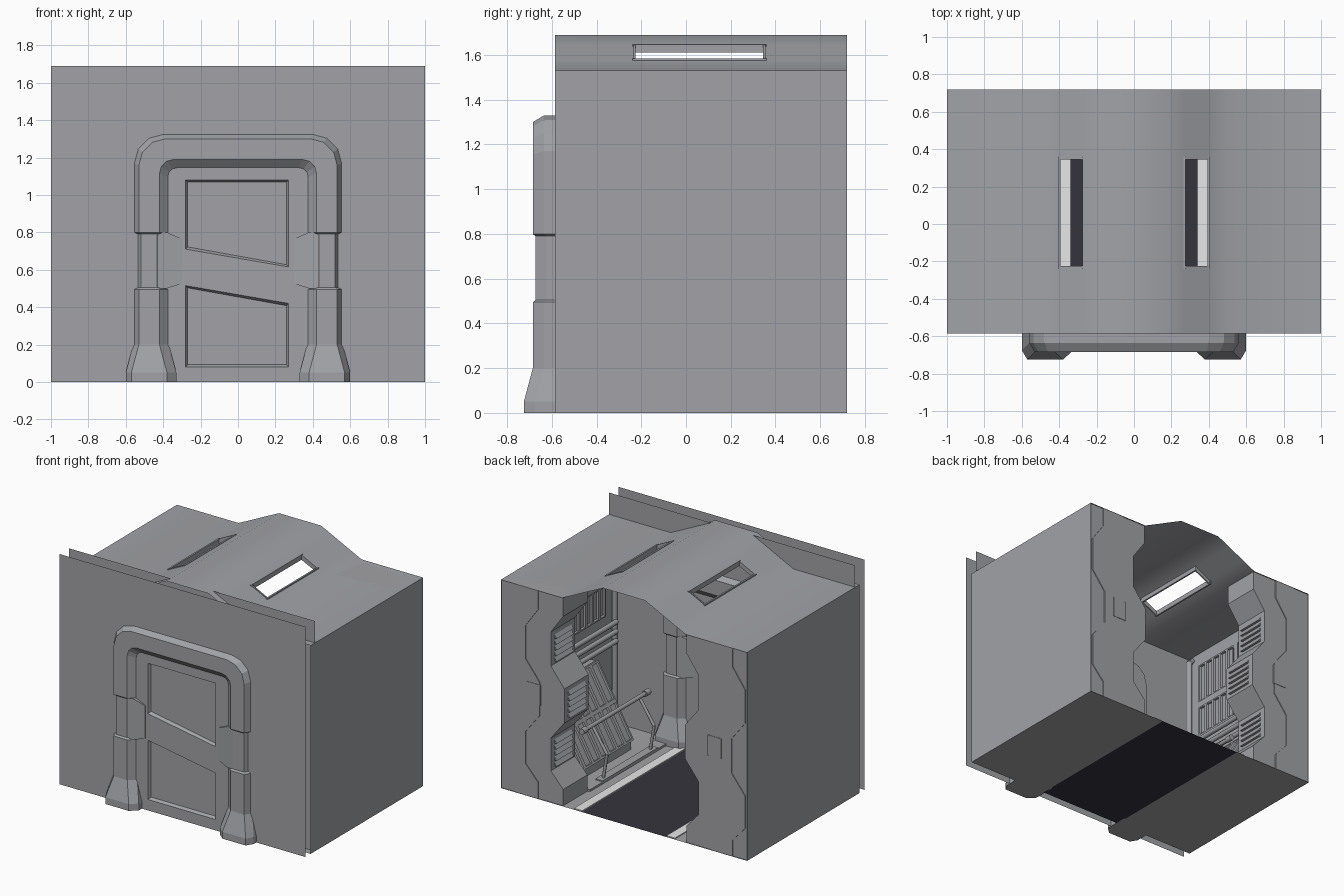
import bpy, bmesh, math
from mathutils import Matrix, Vector

if "Cube" in bpy.data.objects:
    bpy.data.objects.remove(bpy.data.objects["Cube"])


def mat(name, r, g, b):
    m = bpy.data.materials.new(name)
    m.diffuse_color = (r, g, b, 1)
    m.use_nodes = True
    m.node_tree.nodes["Principled BSDF"].inputs["Base Color"].default_value = m.diffuse_color
    return m


GREY = mat("wall grey", 0.36, 0.365, 0.385)
DARK = mat("dark floor", 0.035, 0.034, 0.046)
WHITE = mat("light strip white", 0.9, 0.9, 0.9)
DOOR_Y, BACK = -0.59, 0.72


def finish(name, bm, material=GREY, mirror="", y=0, recalc=True, smooth=False):
    if recalc:
        bmesh.ops.recalc_face_normals(bm, faces=bm.faces)
    me = bpy.data.meshes.new(name)
    bm.to_mesh(me)
    bm.free()
    me.materials.append(material)
    ob = bpy.data.objects.new(name, me)
    ob.location.y = y
    bpy.context.collection.objects.link(ob)
    if mirror:
        md = ob.modifiers.new("mirror", "MIRROR")
        md.use_axis = ("x" in mirror, "y" in mirror, False)
        md.use_mirror_merge = False
    if smooth:
        bpy.ops.object.select_all(action="DESELECT")
        ob.select_set(True)
        bpy.context.view_layer.objects.active = ob
        bpy.ops.object.shade_smooth_by_angle(angle=math.radians(40))
    return ob


def add_box(bm, lo, hi):
    c = [(a + b) / 2 for a, b in zip(lo, hi)]
    s = [b - a for a, b in zip(lo, hi)]
    bmesh.ops.create_cube(bm, size=1, matrix=Matrix.Translation(c) @ Matrix.Diagonal((*s, 1)))


def add_prism(bm, pts, y0, y1):
    """Extrude an x-z outline along y."""
    a = [bm.verts.new((x, y0, z)) for x, z in pts]
    b = [bm.verts.new((x, y1, z)) for x, z in pts]
    bm.faces.new(a)
    bm.faces.new(b[::-1])
    for i in range(len(pts)):
        j = (i + 1) % len(pts)
        bm.faces.new((a[j], a[i], b[i], b[j]))


def add_tube(bm, pts, r, n=10):
    for p, q in zip(pts, pts[1:]):
        p, q = Vector(p), Vector(q)
        m = Matrix.Translation((p + q) / 2) @ (q - p).to_track_quat("Z", "Y").to_matrix().to_4x4()
        bmesh.ops.create_cone(bm, cap_ends=True, segments=n, radius1=r, radius2=r,
                              depth=(q - p).length, matrix=m)


def add_sheet(bm, corners):
    bm.faces.new([bm.verts.new(c) for c in corners])


def slotted_panel(name, a, b, cols, rows):
    """Panel of recessed slots facing -x; a and b are opposite corners."""
    a, b = Vector(a), Vector(b)
    up = Vector((b.x - a.x, 0, b.z - a.z))
    yv = Vector((0, -1, 0))
    w, h = abs(b.y - a.y), up.length
    n = yv.cross(up.normalized())
    rot = Matrix((yv, up.normalized(), n)).transposed().to_4x4()
    bm = bmesh.new()
    bmesh.ops.create_grid(bm, x_segments=cols, y_segments=rows, size=0.5,
                          matrix=Matrix.Translation((a + b) / 2) @ rot @ Matrix.Diagonal((w, h, 1, 1)))
    bmesh.ops.inset_individual(bm, faces=bm.faces[:], thickness=min(w / cols, h / rows) * 0.2)
    cells = bm.faces[:cols * rows]
    bmesh.ops.inset_individual(bm, faces=cells, thickness=0.004, depth=-0.014)
    finish(name, bm, mirror="x", recalc=False)


# Outer shell: side walls and floor
bm = bmesh.new()
add_sheet(bm, [(1, -0.585, 0), (1, BACK, 0), (1, BACK, 1.53), (1, -0.585, 1.53)])
finish("side_wall", bm, mirror="x", recalc=False)
bm = bmesh.new()
add_sheet(bm, [(0.34, -0.585, 0), (1, -0.585, 0), (1, BACK, 0), (0.34, BACK, 0)])
finish("floor_side", bm, mirror="x", recalc=False)
bm = bmesh.new()
add_sheet(bm, [(-0.34, -0.585, 0), (0.34, -0.585, 0), (0.34, BACK, 0), (-0.34, BACK, 0)])
finish("floor_walkway", bm, DARK, recalc=False)
bm = bmesh.new()
add_box(bm, (0.342, -0.53, 0.001), (0.41, 0.715, 0.008))
finish("floor_light_strip", bm, WHITE, mirror="x")
bm = bmesh.new()
add_box(bm, (0.48, -0.53, 0.001), (0.95, 0.43, 0.016))
finish("floor_ledge", bm, mirror="x")

# Raised roof with two skylight openings
half = [(0.17, 1.69), (0.27, 1.642), (0.40, 1.578), (0.5, 1.53), (1, 1.53)]
prof = [(-x, z) for x, z in half[::-1]] + half
ys = [-0.585, -0.23, 0.35, BACK]
bm = bmesh.new()
grid = [[bm.verts.new((x, y, z)) for x, z in prof] for y in ys]
for j in range(3):
    for i in range(len(prof) - 1):
        if not (j == 1 and i in (2, 6)):
            bm.faces.new((grid[j][i], grid[j][i + 1], grid[j + 1][i + 1], grid[j + 1][i]))
finish("roof", bm, recalc=False, smooth=True)

# Skylight frame
bm = bmesh.new()
for x, z in ((0.27, 1.642), (0.40, 1.578)):
    add_box(bm, (x - 0.006, -0.24, z - 0.03), (x + 0.006, 0.36, z + 0.006))
for y in (-0.23, 0.35):
    add_prism(bm, [(0.27, 1.648), (0.40, 1.584), (0.40, 1.55), (0.27, 1.612)], y - 0.005, y + 0.005)
finish("skylight_frame", bm, mirror="x")

# Door wall: a thin sheet each side with two slanted recesses
bm = bmesh.new()


def loop(pts, y):
    return [bm.verts.new((x, y, z)) for x, z in pts]


def ring_edges(vs):
    return [bm.edges.new((vs[i], vs[(i + 1) % len(vs)])) for i in range(len(vs))]


D = -0.055
upper = [(-0.28, 0.71), (0.27, 0.615), (0.27, 1.08), (-0.28, 1.08)]
lower = [(-0.28, 0.08), (0.27, 0.08), (0.27, 0.42), (-0.28, 0.515)]
edges = ring_edges(loop([(-1, 0), (1, 0), (1, 1.69), (-1, 1.69)], D))
rims = [loop(p, D) for p in (upper, lower)]
for r in rims:
    edges += ring_edges(r)
bmesh.ops.triangle_fill(bm, edges=edges, use_beauty=True, use_dissolve=False, normal=(0, -1, 0))
for r, pts in zip(rims, (upper, lower)):
    cx, cz = sum(p[0] for p in pts) / 4, sum(p[1] for p in pts) / 4
    inner = loop([(x - math.copysign(0.011, x - cx), z - math.copysign(0.012, z - cz))
                  for x, z in pts], D + 0.022)
    for i in range(4):
        j = (i + 1) % 4
        bm.faces.new((r[i], r[j], inner[j], inner[i]))
    bm.faces.new(inner)
finish("door_wall", bm, mirror="y", y=DOOR_Y, recalc=False)

# Door frame: chamfered section swept up the legs and over the arch
section = [(0, 0), (0, 0.045), (0.03, 0.095), (0.14, 0.095), (0.19, 0.05), (0.19, 0)]


def leg_ring(z, g):
    return [(0.56 - t + (g if t < 0.1 else -g), -(d + g if d else 0), z) for t, d in section]


def arc_ring(a):
    out = []
    for t, d in section:
        r = 0.16 - 0.6 * t
        out.append((0.56 - t - r + r * math.cos(a), -d, 1.33 - t - r + r * math.sin(a)))
    return out


rings = [leg_ring(z, g) for z, g in ((0, 0.04), (0.05, 0.04), (0.2, 0), (0.495, 0),
                                     (0.505, -0.012), (0.79, -0.012), (0.80, 0))]
rings += [arc_ring(math.radians(a)) for a in (0, 30, 60, 90)]
rings += [[(-x, y, z) for x, y, z in r] for r in rings[::-1]]
bm = bmesh.new()
vs = [[bm.verts.new(p) for p in r] for r in rings]
for a, b in zip(vs, vs[1:]):
    for i in range(5):
        bm.faces.new((a[i], a[i + 1], b[i + 1], b[i]))
for end in (vs[0], vs[-1]):
    bm.faces.new(end)
finish("door_frame", bm, mirror="y", y=DOOR_Y)

# Clamps gripping the door from the frame waist
bm = bmesh.new()
add_prism(bm, [(0.43, 0.5), (0.43, 0.8), (0.38, 0.8), (0.30, 0.765), (0.30, 0.525), (0.38, 0.5)],
          -0.078, -0.05)
for v in bm.verts:
    if v.co.x < 0.31 and v.co.y < -0.06:
        v.co.y = -0.06
finish("door_clamp", bm, mirror="xy", y=DOOR_Y)

# Zigzag end rib with a raised decorative band
zig = [(0.5, 0), (0.5, 0.12), (0.6, 0.23), (0.6, 0.47), (0.49, 0.61), (0.49, 0.86),
       (0.6, 1.0), (0.6, 1.25), (0.5, 1.39), (0.5, 1.53)]
bm = bmesh.new()
add_prism(bm, zig + [(1, 1.53), (1, 0)], 0.43, 0.711)
finish("end_rib", bm, mirror="x")
bm = bmesh.new()
add_prism(bm, [(x + 0.2, z) for x, z in zig] + [(x + 0.38, z) for x, z in zig[::-1]], 0.711, 0.717)
finish("rib_band", bm, mirror="x")
bm = bmesh.new()
add_box(bm, (0.68, 0.712, 0.69), (0.79, 0.72, 0.84))
finish("rib_badge_plate", bm, mirror="x")

# Louvres on the inner faces of the rib
bm = bmesh.new()
for x, z0 in ((0.6, 0.25), (0.49, 0.635), (0.6, 1.02)):
    for k in range(5):
        z = z0 + k * 0.042
        add_prism(bm, [(x + 0.002, z), (x - 0.018, z), (x + 0.002, z + 0.03)], 0.47, 0.67)
finish("rib_louvres", bm, mirror="x")

# Inner side wall with slotted panels
bm = bmesh.new()
add_sheet(bm, [(0.95, -0.535, 0), (0.95, -0.535, 1.53), (0.95, 0.43, 1.53), (0.95, 0.43, 0)])
finish("inner_wall", bm, mirror="x", recalc=False)
for y in (-0.4, 0.02):
    slotted_panel("upper_slots", (0.93, y, 1.12), (0.93, y + 0.38, 1.42), 5, 1)
    slotted_panel("lower_slots", (0.93, y, 0.85), (0.93, y + 0.38, 1.08), 5, 1)

# Pipes along the wall and in the corner
bm = bmesh.new()
for z in (0.65, 0.72, 0.79):
    add_tube(bm, [(0.9, -0.48, z), (0.9, 0.43, z)], 0.018)
add_tube(bm, [(0.92, -0.49, 0), (0.92, -0.49, 1.48), (0.95, -0.49, 1.5)], 0.02)
finish("wall_pipes", bm, mirror="x", smooth=True)

# Tilted console with slots
bm = bmesh.new()
add_prism(bm, [(0.62, 0.01), (0.62, 0.08), (0.91, 0.59), (0.95, 0.59), (0.95, 0.01)], -0.25, 0.40)
finish("console_body", bm, mirror="x")
slotted_panel("console_slots", (0.597, -0.25, 0.09), (0.888, 0.40, 0.60), 7, 2)

# Bent-leg handrail
bm = bmesh.new()
for y in (0.23, -0.316):
    add_tube(bm, [(0.51, y, 0.02), (0.48, y, 0.2), (0.6, y, 0.38)], 0.011)
add_tube(bm, [(0.6, 0.33, 0.38), (0.6, -0.4, 0.38)], 0.015)
for y in (0.33, -0.4):
    add_tube(bm, [(0.6, y - 0.025, 0.38), (0.6, y + 0.025, 0.38)], 0.022)
add_box(bm, (0.48, -0.36, 0.014), (0.54, 0.28, 0.024))
finish("handrail", bm, mirror="x", smooth=True)
